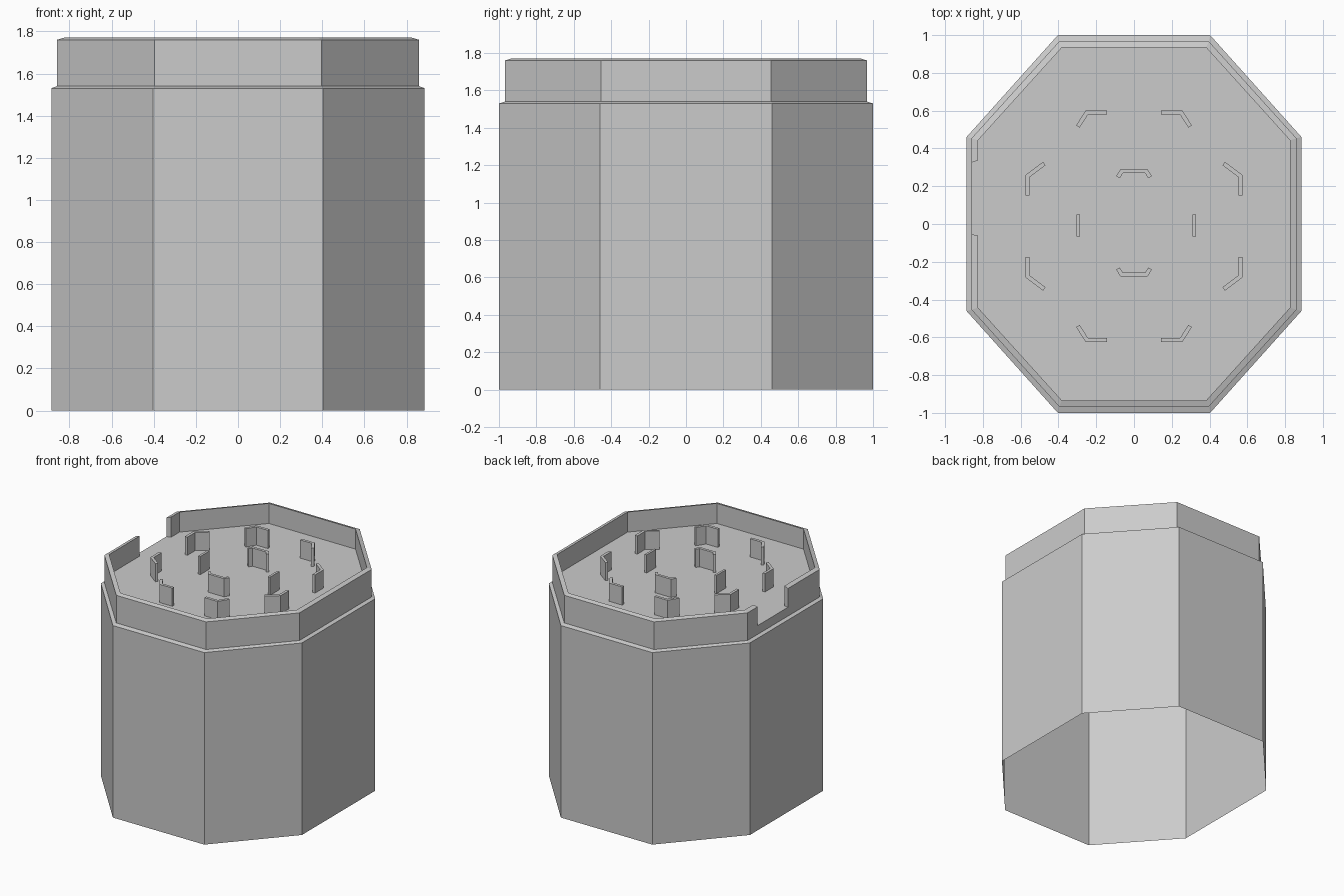
import bpy, bmesh
from mathutils import Vector

if "Cube" in bpy.data.objects:
    bpy.data.objects.remove(bpy.data.objects["Cube"])

FLOOR, RIM_OUT, RIM_TOP, POST_TOP = 1.61, 1.76, 1.77, 1.755
MID_Y = -0.012   # the small walls mirror about this line


def finish(name, bm):
    bmesh.ops.recalc_face_normals(bm, faces=bm.faces)
    mesh = bpy.data.meshes.new(name)
    bm.to_mesh(mesh)
    bm.free()
    obj = bpy.data.objects.new(name, mesh)
    bpy.context.collection.objects.link(obj)
    return obj


def octagon(ax, ay, bx, by):
    # counter-clockwise, starting and ending on the -x side
    return [(-bx, -by), (-ax, -ay), (ax, -ay), (bx, -by),
            (bx, by), (ax, ay), (-ax, ay), (-bx, by)]


def wall(name, outer, inner, z0, z_out, z_in):
    # solid strip between two open plan paths
    bm = bmesh.new()
    rows = [[bm.verts.new((*o, z0)), bm.verts.new((*o, z_out)),
             bm.verts.new((*i, z_in)), bm.verts.new((*i, z0))]
            for o, i in zip(outer, inner)]
    for a, b in zip(rows, rows[1:]):
        for k in range(4):
            bm.faces.new((a[k], a[(k + 1) % 4], b[(k + 1) % 4], b[k]))
    bm.faces.new(rows[0])
    bm.faces.new(rows[-1])
    return finish(name, bm)


def offset(path, d):
    # mitred sideways offset of an open path
    pts = [Vector(p) for p in path]
    normals = [Vector((-(b - a).y, (b - a).x)).normalized()
               for a, b in zip(pts, pts[1:])]
    out = []
    for i, p in enumerate(pts):
        n0, n1 = normals[max(i - 1, 0)], normals[min(i, len(normals) - 1)]
        m = (n0 + n1).normalized()
        out.append(tuple(p + m * d / m.dot(n0)))
    return out


def post(name, path, width=0.022):
    wall(name, offset(path, width / 2), offset(path, -width / 2),
         FLOOR, POST_TOP, POST_TOP)


# Tower body: open-bottomed octagonal shell with ledge and floor
bm = bmesh.new()
big = octagon(0.403, 1.0, 0.886, 0.461)
small = octagon(0.396, 0.967, 0.86, 0.454)
rings = [[bm.verts.new((x, y, z)) for x, y in prof]
         for prof, z in ((big, 0), (big, 1.53), (small, 1.54), (small, FLOOR))]
for lo, hi in zip(rings, rings[1:]):
    for k in range(8):
        j = (k + 1) % 8
        bm.faces.new((lo[k], lo[j], hi[j], hi[k]))
bm.faces.new(rings[-1])
finish("tower_body", bm)

# Parapet with a gap on the left side
inner = octagon(0.382, 0.934, 0.826, 0.443)
wall("parapet",
     [(-0.86, -0.055)] + small + [(-0.86, 0.325)],
     [(-0.826, -0.06)] + inner + [(-0.826, 0.337)],
     FLOOR, RIM_OUT, RIM_TOP)

# Outer circle of bent walls, mirrored to all four quadrants
end_bend = [(0.142, 0.602), (0.25, 0.602), (0.297, 0.528)]
side_bend = [(0.475, 0.332), (0.563, 0.266), (0.563, 0.163)]
for sx, xn in ((-1, "left"), (1, "right")):
    for sy, yn in ((-1, "front"), (1, "back")):
        for name, path in (("end_wall", end_bend), ("side_wall", side_bend)):
            post(f"{name}_{yn}_{xn}", [(sx * x, sy * y + MID_Y) for x, y in path])

# Inner ring: two brackets and two straight walls
bracket = [(-0.085, 0.248), (-0.065, 0.28), (0.065, 0.28), (0.085, 0.248)]
post("inner_bracket_back", bracket)
post("inner_bracket_front", [(x, 0.012 - y) for x, y in bracket])
for name, x in (("inner_wall_left", -0.295), ("inner_wall_right", 0.32)):
    post(name, [(x, -0.067), (x, 0.05)], 0.018)
